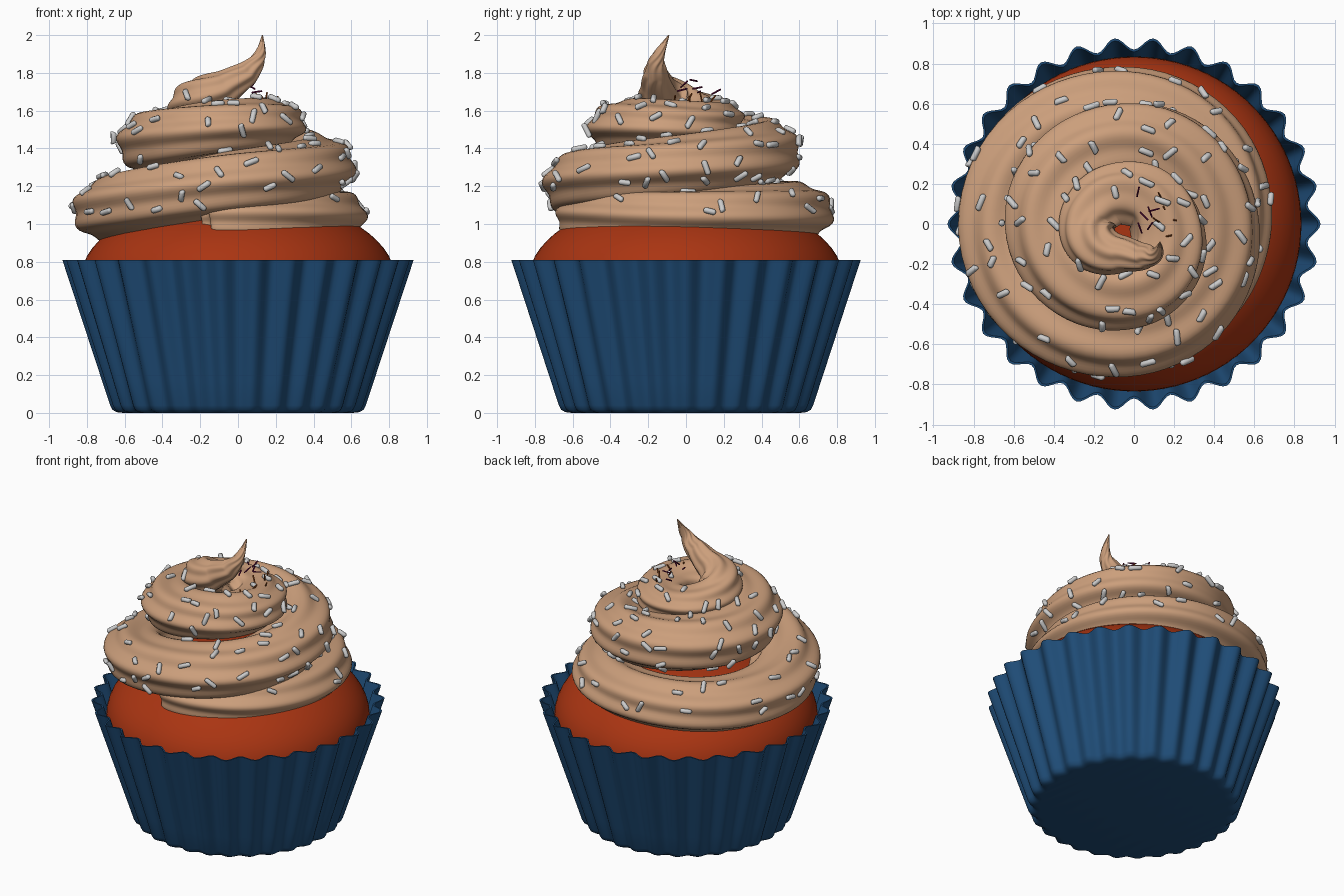
import bpy, bmesh, math, random
from math import sin, cos, pi, radians
from mathutils import Vector, Matrix
from mathutils.bvhtree import BVHTree

if "Cube" in bpy.data.objects:
    bpy.data.objects.remove(bpy.data.objects["Cube"])

random.seed(7)


def material(name, col):
    m = bpy.data.materials.new(name)
    m.diffuse_color = (*col, 1)
    m.use_nodes = True
    m.node_tree.nodes["Principled BSDF"].inputs["Base Color"].default_value = m.diffuse_color
    return m


def finish(name, bm, mat=None, angle=50):
    bmesh.ops.recalc_face_normals(bm, faces=bm.faces)
    me = bpy.data.meshes.new(name)
    bm.to_mesh(me)
    ob = bpy.data.objects.new(name, me)
    bpy.context.collection.objects.link(ob)
    if mat:
        me.materials.append(mat)
    bpy.ops.object.select_all(action='DESELECT')
    ob.select_set(True)
    bpy.context.view_layer.objects.active = ob
    bpy.ops.object.shade_smooth_by_angle(angle=radians(angle))
    return ob


def skin(rings):
    """Bridge equal-sized closed rings of points and cap both ends."""
    bm = bmesh.new()
    rows = [[bm.verts.new(p) for p in r] for r in rings]
    n = len(rows[0])
    for a, b in zip(rows, rows[1:]):
        for i in range(n):
            j = (i + 1) % n
            bm.faces.new((a[i], a[j], b[j], b[i]))
    bm.faces.new(rows[0][::-1])
    bm.faces.new(rows[-1])
    return bm


def lathe(profile, n, flutes=0):
    """Profile rows are (radius, z, flute depth)."""
    return skin([[((r + a * cos(flutes * t)) * cos(t), (r + a * cos(flutes * t)) * sin(t), z)
                  for t in (2 * pi * i / n for i in range(n))] for r, z, a in profile])


# Fluted paper cup: rounded foot, straight flared wall, thin rim, inside wall
outer = [(.60, 0, .008), (.63, .004, .012), (.65, .016, .014), (.662, .04, .015)]
outer += [(.662 + .238 * k / 6, .04 + .77 * k / 6, .015 + .015 * k / 6) for k in range(1, 7)]
inner = [(r - .012, max(z, .02), a) for r, z, a in reversed(outer)]
inner[0] = (.888, .81, .03)
finish("paper_cup", lathe(outer + inner, 300, 30), material("cup_blue", (.014, .075, .19)))

# Cake: tapered body with domed top
cake = [(.62, .05, 0), (.72, .35, 0), (.80, .58, 0)]
cake += [(.835 * cos(t), .70 + .45 * sin(t), 0) for t in (pi / 2 * k / 16 for k in range(16))]
finish("cake", lathe(cake, 96), material("cake_red", (.40, .035, .006)))

# Piped frosting: (angle, path radius, height, half width, half height)
path = [(-110, .53, 1.02, .10, .08), (-100, .51, 1.03, .18, .13), (-60, .48, 1.04, .2, .14),
        (0, .48, 1.04, .2, .15), (90, .57, 1.06, .21, .16), (180, .66, 1.07, .22, .17),
        (270, .53, 1.22, .22, .17), (360, .41, 1.31, .21, .16), (450, .41, 1.38, .20, .17),
        (540, .43, 1.43, .21, .17), (630, .31, 1.52, .20, .14), (720, .16, 1.53, .18, .12),
        (810, .15, 1.55, .16, .10), (870, .20, 1.58, .15, .11), (900, .23, 1.61, .14, .12),
        (927, .224, 1.66, .13, .12), (970, .16, 1.73, .09, .09), (1007, .168, 1.80, .065, .065),
        (1026, .186, 1.88, .036, .036), (1045, .158, 2.0, .003, .003)]


def spline(rows, steps):
    """Catmull-Rom through rows of any width."""
    rows = [Vector(r) for r in rows]
    rows = [2 * rows[0] - rows[1]] + rows + [2 * rows[-1] - rows[-2]]
    out = []
    for a, b, c, d in zip(rows, rows[1:], rows[2:], rows[3:]):
        for k in range(steps):
            t = k / steps
            out.append(b + .5 * t * (c - a + t * (2 * a - 5 * b + 4 * c - d + t * (3 * (b - c) + d - a))))
    return out + [rows[-2]]


pts = spline(path, 18)
centres = [Vector((p[1] * cos(radians(p[0])), p[1] * sin(radians(p[0])), p[2])) for p in pts]
rings, LOBES, SEG = [], 7, 70
for i, (p, c) in enumerate(zip(pts, centres)):
    tan = (centres[min(i + 1, len(pts) - 1)] - centres[max(i - 1, 0)]).normalized()
    side = tan.cross(Vector((0, 0, 1))).normalized()
    up = side.cross(tan)
    ring = []
    for k in range(SEG):
        f = 2 * pi * k / SEG
        s = .97 + .065 * cos(LOBES * f + radians(p[0]) * 1.2)
        ring.append(c + side * (p[3] * s * cos(f)) + up * (p[4] * s * sin(f)))
    rings.append(ring)
frost = skin(rings)
bmesh.ops.recalc_face_normals(frost, faces=frost.faces)
tree = BVHTree.FromBMesh(frost)
finish("frosting_swirl", frost, material("frosting_tan", (.60, .345, .20)), 70)


# Sprinkles: rounded rods scattered over the swirl
def rod(bm, pos, axis, radius, length, u=8, v=7, bend=0):
    vs = bmesh.ops.create_uvsphere(bm, u_segments=u, v_segments=v, radius=radius)['verts']
    h = length / 2 - radius
    for w in vs:
        w.co.z += h if w.co.z > 0 else -h
        w.co.x += bend * (w.co.z / h) ** 2
    rot = axis.to_track_quat('Z', 'Y').to_matrix().to_4x4()
    bmesh.ops.transform(bm, matrix=Matrix.Translation(pos) @ rot, verts=vs)


bm = bmesh.new()
placed = []
while len(placed) < 125:
    az, el = random.uniform(0, 2 * pi), math.asin(random.uniform(-.12, .98))
    d = Vector((cos(az) * cos(el), sin(az) * cos(el), sin(el)))
    target = Vector((-.06, .01, 1.15))
    hit, nor, _, _ = tree.ray_cast(target + d * 2, -d)
    if not hit or hit.z > 1.68 or hit.z < .98 or nor.dot(d) < .3:
        continue
    if any((hit - q).length < .08 for q in placed):
        continue
    placed.append(hit)
    axis = nor.cross(Vector([random.uniform(-1, 1) for _ in range(3)])).normalized()
    rod(bm, hit + nor * .008, axis, .016, random.uniform(.065, .09), bend=random.uniform(-.005, .005))
finish("sprinkles", bm)

# Thin sticks gathered beside the peak
groups = {
    "purple_sticks": ((.12, .004, .05), .15,
                      [(.02, .16, 1.70), (.08, .06, 1.72), (.08, -.01, 1.74), (.05, .04, 1.76),
                       (.10, .07, 1.70), (.03, -.02, 1.71)]),
    "orange_sticks": ((.30, .07, .01), 1.2,
                      [(.13, .14, 1.66), (.15, .08, 1.67), (.20, .02, 1.65), (.14, -.17, 1.65),
                       (.11, .02, 1.67), (-.10, -.22, 1.65), (.17, -.06, 1.66)])}
for name, (col, lift, spots) in groups.items():
    bm = bmesh.new()
    for s in spots:
        axis = Vector((random.uniform(-1, 1), random.uniform(-1, 1), lift)).normalized()
        rod(bm, Vector(s), axis, .005, .06, 6, 5)
    finish(name, bm, material(name + "_colour", col))
